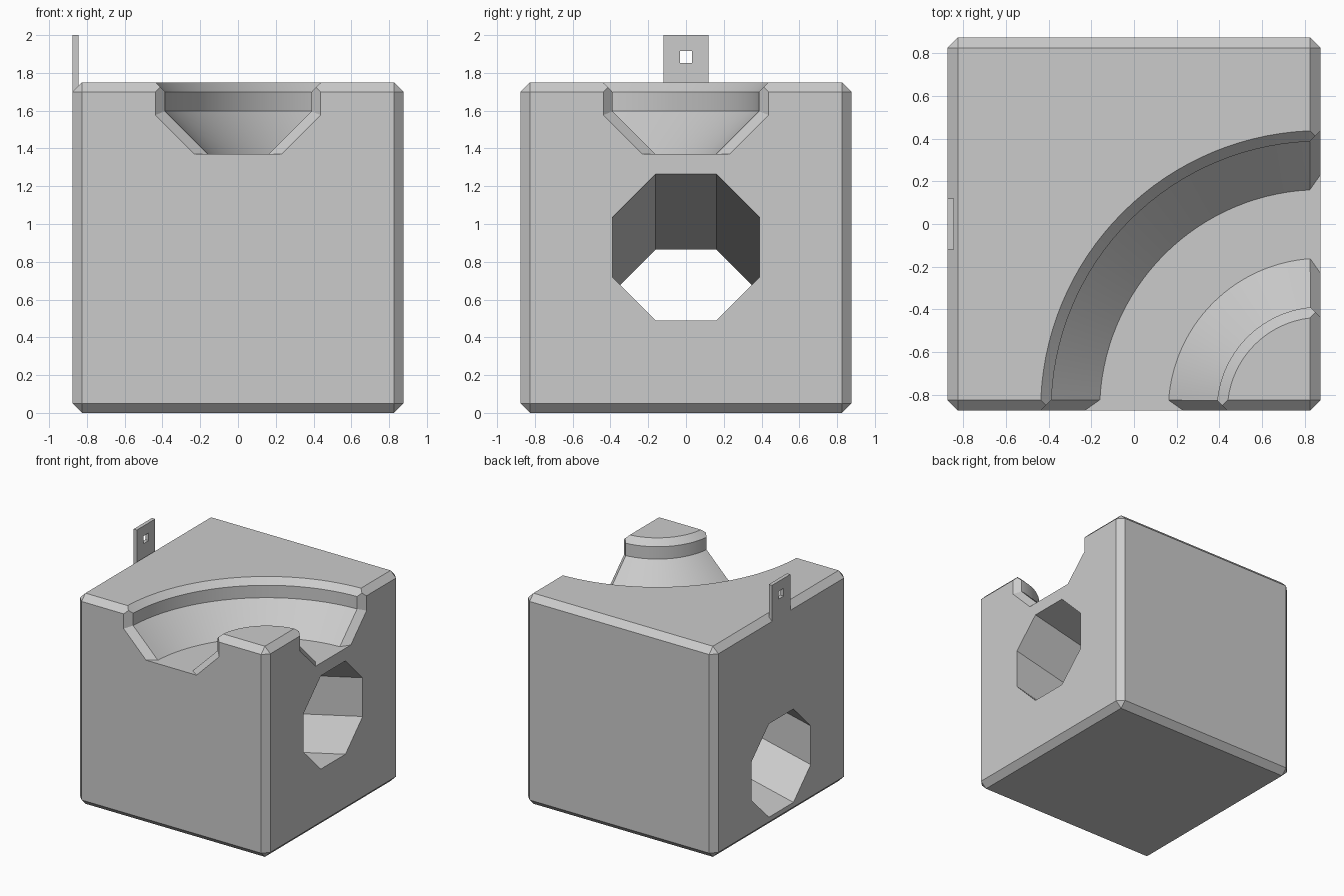
import bpy
import bmesh
from math import cos, sin, pi, radians, sqrt
from mathutils import Matrix, Vector

if "Cube" in bpy.data.objects:
    bpy.data.objects.remove(bpy.data.objects["Cube"])

HALF, BEVEL = 0.875, 0.05       # block half width, chamfer
FLAT, WIDE = 0.161, 0.388       # octagon half side, half width
FLOOR, SHOULDER = 1.37, 1.597   # channel heights

grey = bpy.data.materials.new("light_grey")
grey.use_nodes = True
grey.diffuse_color = (0.6, 0.6, 0.6, 1)
grey.node_tree.nodes["Principled BSDF"].inputs["Base Color"].default_value = (0.6, 0.6, 0.6, 1)


def finish(name, bm):
    bmesh.ops.recalc_face_normals(bm, faces=bm.faces)
    mesh = bpy.data.meshes.new(name)
    bm.to_mesh(mesh)
    bm.free()
    mesh.materials.append(grey)
    obj = bpy.data.objects.new(name, mesh)
    bpy.context.collection.objects.link(obj)
    return obj


def box(name, low, high):
    low, high = Vector(low), Vector(high)
    bm = bmesh.new()
    bmesh.ops.create_cube(bm, size=1, matrix=Matrix.Translation((low + high) / 2)
                          @ Matrix.Diagonal((*(high - low), 1)))
    return finish(name, bm)


def loft(name, sections, closed=False):
    """Skin a row of equal cross-sections; cap the ends or close the loop."""
    bm = bmesh.new()
    rings = [[bm.verts.new(p) for p in section] for section in sections]
    pairs = list(zip(rings, rings[1:]))
    if closed:
        pairs.append((rings[-1], rings[0]))
    else:
        bm.faces.new(rings[0])
        bm.faces.new(rings[-1])
    for a, b in pairs:
        for i in range(len(a)):
            j = (i + 1) % len(a)
            bm.faces.new((a[i], a[j], b[j], b[i]))
    return finish(name, bm)


def cut(target, cutter):
    mod = target.modifiers.new("cut", 'BOOLEAN')
    mod.operation, mod.solver, mod.object = 'DIFFERENCE', 'EXACT', cutter
    bpy.context.view_layer.objects.active = target
    bpy.ops.object.modifier_apply(modifier=mod.name)
    bpy.data.objects.remove(cutter)


def mirrored(right_side):
    return right_side + [(-u, z) for u, z in reversed(right_side)]


# Chamfered block
block = box("block", (-HALF, -HALF, 0), (HALF, HALF, 2 * HALF))
bm = bmesh.new()
bm.from_mesh(block.data)
bmesh.ops.bevel(bm, geom=bm.edges[:], offset=BEVEL, segments=1, affect='EDGES')
bm.to_mesh(block.data)
bm.free()

# Curved channel turning about the front right corner, with a flared rim
top = 2 * HALF
channel = mirrored([(FLAT, FLOOR), (WIDE, SHOULDER), (WIDE, top - BEVEL),
                    (WIDE + 2 * BEVEL, top + BEVEL)])
steps = 128
cut(block, loft("channel_cutter", [
    [(HALF + (HALF + u) * cos(2 * pi * k / steps),
      -HALF + (HALF + u) * sin(2 * pi * k / steps), z) for u, z in channel]
    for k in range(steps)], closed=True))


# Flared channel mouths on the front and right faces
def mouth(depth):
    grow = depth - (HALF - BEVEL)
    return mirrored([(FLAT + sqrt(2) * grow, FLOOR),
                     (WIDE + grow, SHOULDER - (sqrt(2) - 1) * grow),
                     (WIDE + grow, top + 0.2)])


depths = (HALF - 1.5 * BEVEL, HALF + BEVEL)
cut(block, loft("front_mouth_cutter", [[(u, -d, z) for u, z in mouth(d)] for d in depths]))
cut(block, loft("right_mouth_cutter", [[(d, u, z) for u, z in mouth(d)] for d in depths]))

# Octagonal tunnel sloping down from right to left
octagon = mirrored([(FLAT, -WIDE), (WIDE, -FLAT), (WIDE, FLAT), (FLAT, WIDE)])
slope = 0.4 / (2 * HALF)
cut(block, loft("tunnel_cutter", [
    [(x, u, 0.677 + slope * x + z) for u, z in octagon] for x in (-1.1, 1.1)]))

# Upright tab with a square hole on the left edge
tab = box("tab", (-HALF, -0.12, top - BEVEL), (-HALF + 0.03, 0.12, 2))
cut(tab, box("tab_hole_cutter", (-1, -0.033, 1.853), (-0.7, 0.033, 1.917)))

for obj in (block, tab):
    bpy.ops.object.select_all(action='DESELECT')
    obj.select_set(True)
    bpy.context.view_layer.objects.active = obj
    bpy.ops.object.shade_smooth_by_angle(angle=radians(25))
